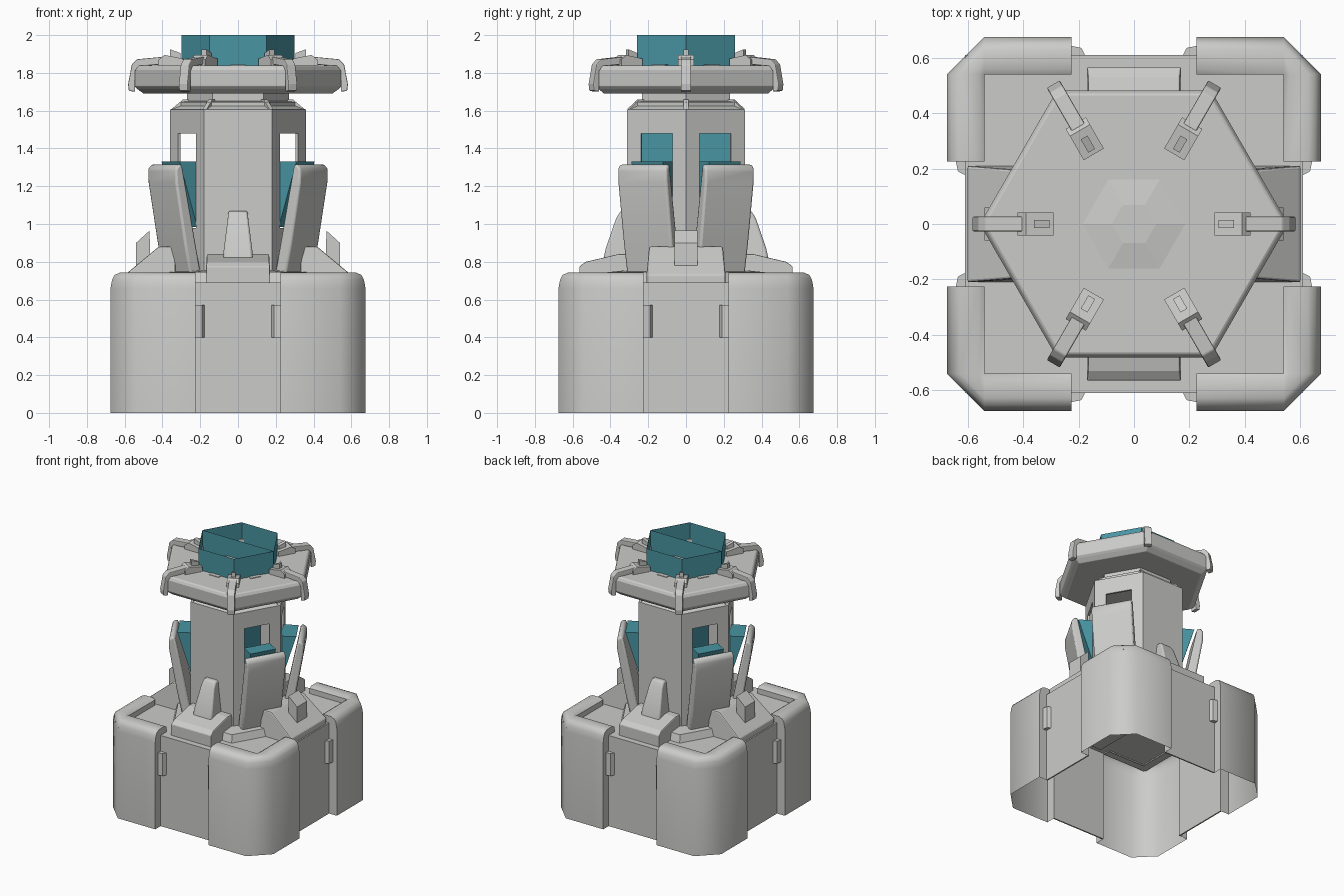
import bpy, bmesh
from math import cos, sin, radians, pi

if "Cube" in bpy.data.objects:
    bpy.data.objects.remove(bpy.data.objects["Cube"])


def material(name, rgb):
    m = bpy.data.materials.new(name)
    m.diffuse_color = (*rgb, 1)
    m.use_nodes = True
    m.node_tree.nodes["Principled BSDF"].inputs["Base Color"].default_value = m.diffuse_color
    return m


GREY = material("light_grey_metal", (0.60, 0.60, 0.585))
TEAL = material("teal_glass", (0.065, 0.30, 0.365))


def build(name, verts, faces, mat=GREY, bevel=0, smooth=False, weld=True):
    bm = bmesh.new()
    vs = [bm.verts.new(v) for v in verts]
    for f in faces:
        bm.faces.new([vs[i] for i in f])
    if weld:
        bmesh.ops.remove_doubles(bm, verts=bm.verts, dist=1e-4)
    bmesh.ops.recalc_face_normals(bm, faces=bm.faces)
    me = bpy.data.meshes.new(name)
    bm.to_mesh(me)
    bm.free()
    me.materials.append(mat)
    ob = bpy.data.objects.new(name, me)
    bpy.context.collection.objects.link(ob)
    if bevel:
        b = ob.modifiers.new("bevel", "BEVEL")
        b.width, b.segments, b.limit_method = bevel, 2, "ANGLE"
    if smooth:
        bpy.ops.object.select_all(action="DESELECT")
        ob.select_set(True)
        bpy.context.view_layer.objects.active = ob
        bpy.ops.object.shade_smooth_by_angle(angle=radians(50))
    return ob


def loft(name, rings, caps=(True, True), closed=True, **kw):
    """Skin a list of equally long point rings."""
    n = len(rings[0])
    verts = [p for r in rings for p in r]
    faces = []
    for k in range(len(rings) - 1):
        for i in range(n if closed else n - 1):
            j = (i + 1) % n
            faces.append((k * n + i, k * n + j, (k + 1) * n + j, (k + 1) * n + i))
    if caps[0]:
        faces.append(tuple(range(n)))
    if caps[1]:
        faces.append(tuple(range((len(rings) - 1) * n, len(rings) * n)))
    return build(name, verts, faces, **kw)


def radial(name, angle, prof, hw, caps=(True, True), **kw):
    """Extrude a (radius, z) outline sideways; hw is one half width or one per point."""
    a = radians(angle)
    ws = hw if isinstance(hw, (list, tuple)) else [hw] * len(prof)
    rings = [[(r * cos(a) - s * w * sin(a), r * sin(a) + s * w * cos(a), z)
              for (r, z), w in zip(prof, ws)] for s in (-1, 1)]
    return loft(name, rings, caps, **kw)


def hexring(r, z):
    return [(r * cos(i * pi / 3), r * sin(i * pi / 3), z) for i in range(6)]


def hexloft(name, prof, caps=(True, True), **kw):
    return loft(name, [hexring(r, z) for r, z in prof], caps, **kw)


# Base: four chamfered corner shells, open underneath
OUT = [(.225, .675), (.54, .675), (.675, .54), (.675, .225)]
INN = [(.225, .54), (.54, .54), (.54, .54), (.54, .225)]
SHELL = [(0, 0), (0, .66), (.06, .705), (.16, .73), (.35, .742), (.85, .742), (1, .73), (1, .68)]
for sx in (1, -1):
    for sy in (1, -1):
        rings = [[(sx * (ox + (ix - ox) * t), sy * (oy + (iy - oy) * t), z) for t, z in SHELL]
                 for (ox, oy), (ix, iy) in zip(OUT, INN)]
        loft("corner_shell", rings, (False, False), closed=False, smooth=True)
        # End caps that step back to the recessed wall
        for ring, (ox, oy), (ix, iy) in ((rings[0], OUT[0], INN[0]), (rings[3], OUT[3], INN[3])):
            back = [(sx * (ox + (ix - ox) * .48), sy * (oy + (iy - oy) * .48), z) for z in (.68, 0)]
            build("corner_end", ring + back, [tuple(range(10))])
        # Small wedge clips beside the recessed walls
        tri = [(.225, .60), (.225, .642), (.19, .635), (.172, .60)]
        for swap in (False, True):
            pts = [(y, x) if swap else (x, y) for x, y in tri]
            loft("wall_clip", [[(sx * x, sy * y, z) for x, y in pts] for z in (.4, .57)])

# Recessed walls and deck
for a in (0, 90, 180, 270):
    radial("recessed_wall", a, [(.61, 0), (.61, .69), (.60, .69), (.60, 0)], .226)
c = .61
build("deck", [(-c, -c, .69), (c, -c, .69), (c, c, .69), (-c, c, .69)], [(0, 1, 2, 3)])
hexloft("tower_skirt", [(.50, .69), (.48, .745), (.36, .755)], (False, True))

# Side housings with a sloped roof and a small vent
for a in (0, 180):
    radial("side_housing", a, [(.33, .68), (.60, .68), (.60, .73), (.42, .88), (.33, .88)],
           [.21, .21, .21, .195, .195], bevel=.008)
    radial("side_vent", a, [(.465, .80), (.54, .76), (.54, .90), (.468, .965)], .06)

# Front and back housings with a tapered fin
for a in (90, 270):
    radial("end_housing", a, [(.29, .68), (.565, .68), (.565, .775), (.53, .80), (.36, .84), (.29, .84)],
           [.17, .17, .17, .165, .165, .165], bevel=.006)
    radial("end_fin", a, [(.29, .80), (.44, .80), (.425, .87), (.37, 1.03), (.345, 1.07), (.29, 1.07)],
           [.08, .08, .075, .057, .05, .05], bevel=.012, smooth=True)

# Hollow hexagonal tower, windows on the four slanted sides
verts, faces = [], []
LEV = [.70, .98, 1.48, 1.605]
corners = hexring(.36, 0)
for s in range(6):
    (x0, y0, _), (x1, y1, _) = corners[s], corners[(s + 1) % 6]
    base = len(verts)
    for z in LEV:
        for t in (0, .233, .767, 1):
            verts.append((x0 + (x1 - x0) * t, y0 + (y1 - y0) * t, z))
    for k in range(3):
        for i in range(3):
            if s in (1, 4) or (k, i) != (1, 1):
                q = base + 4 * k + i
                faces.append((q, q + 1, q + 5, q + 4))
tower = build("tower_wall", verts, faces)
sol = tower.modifiers.new("wall", "SOLIDIFY")
sol.thickness, sol.offset = .015, -1

# Tower neck
hexloft("tower_neck", [(.36, 1.605), (.31, 1.625), (.31, 1.645), (.27, 1.65), (.27, 1.70)])
for i in range(6):
    radial("neck_rib", 60 * i, [(.26, 1.61), (.35, 1.61), (.29, 1.66), (.26, 1.66)], .012)

# Glass bays behind the armour, and the glass sheet inside the tower
for a in (30, 150, 210, 330):
    radial("glass_bay", a, [(.305, .985), (.412, 1.33), (.305, 1.33)], .096, mat=TEAL)
build("inner_glass", [(0, -.27, 1.0), (0, .27, 1.0), (0, .27, 1.55), (0, -.27, 1.55)],
      [(0, 1, 2, 3)], mat=TEAL)

# Leaning armour plates
for a in (30, 150, 210, 330):
    radial("armour_plate", a,
           [(.30, .70), (.37, .70), (.41, .90), (.465, 1.22), (.468, 1.29), (.45, 1.315), (.425, 1.315)],
           [.145, .145, .148, .15, .15, .148, .148], bevel=.012, smooth=True)

# Hexagonal disc with a bevelled rim
hexloft("disc", [(.27, 1.69), (.50, 1.69), (.535, 1.715), (.552, 1.73), (.556, 1.815),
                 (.545, 1.835), (.535, 1.84)], bevel=.004)
hexloft("disc_hub", [(.185, 1.838), (.185, 1.845), (.08, 1.86)], (False, True))
for i in range(6):
    radial("hub_spoke", 30 + 60 * i, [(.15, 1.838), (.15, 1.844), (.29, 1.844), (.29, 1.838)], .04)

# Clamps on the six disc corners
for i in range(6):
    a = 60 * i
    radial("clamp_arm", a, [(.545, 1.70), (.578, 1.705), (.582, 1.74), (.562, 1.845), (.535, 1.872),
                            (.40, 1.885), (.40, 1.845), (.52, 1.835), (.545, 1.81)],
           .027, bevel=.005)
    radial("clamp_block", a, [(.29, 1.835), (.42, 1.835), (.42, 1.87), (.39, 1.895), (.29, 1.875)],
           .042)
    radial("clamp_pin", a, [(.305, 1.86), (.36, 1.86), (.36, 1.925), (.305, 1.905)], .014)

# Glass lantern: open hexagonal ring with a centre divider
hexloft("lantern_glass", [(.30, 1.84), (.30, 2.0)], (False, False), mat=TEAL)
build("lantern_divider", [(-.30, 0, 1.84), (.30, 0, 1.84), (.30, 0, 2.0), (-.30, 0, 2.0)],
      [(0, 1, 2, 3)], mat=TEAL)
